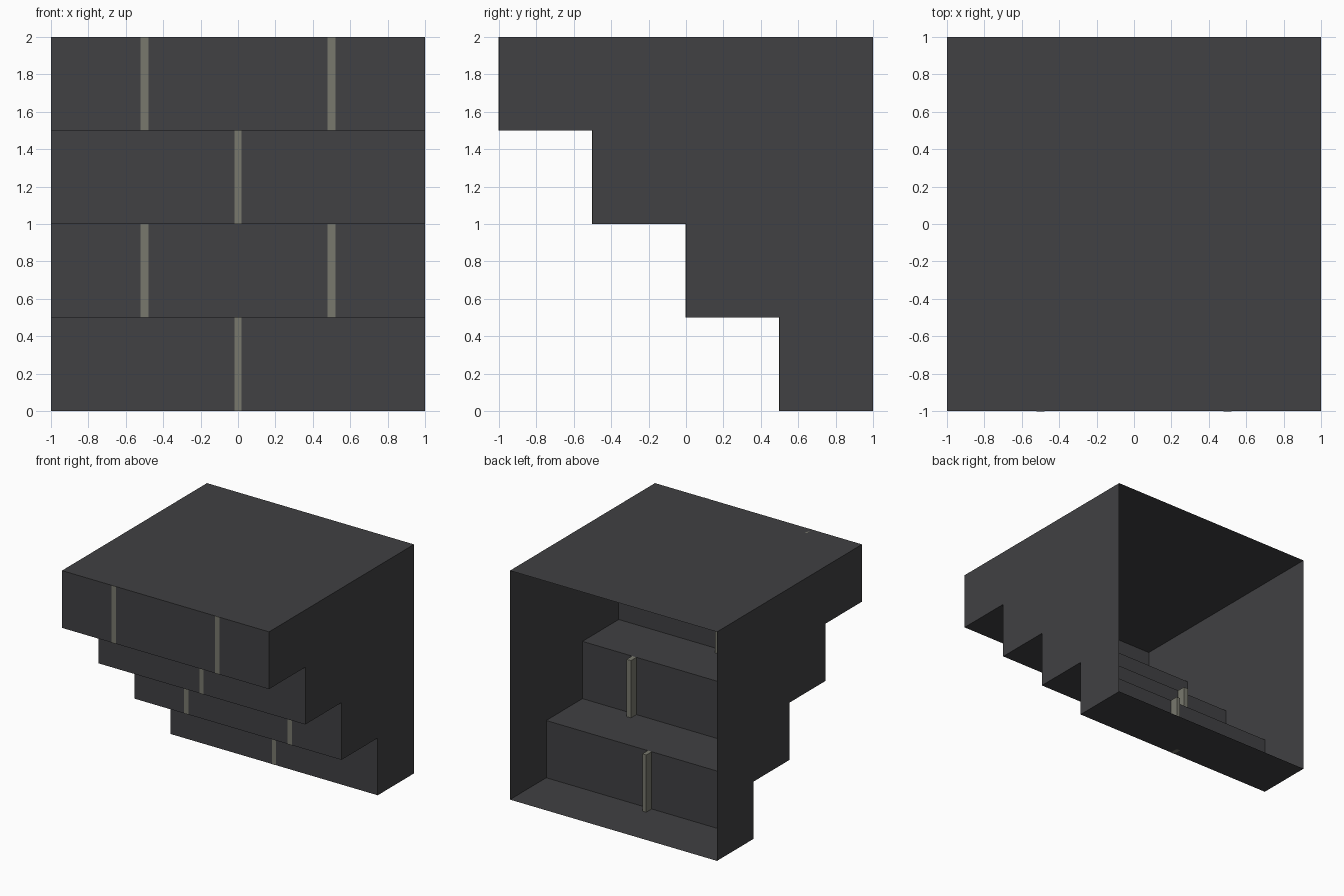
import bpy, bmesh

if "Cube" in bpy.data.objects:
    bpy.data.objects.remove(bpy.data.objects["Cube"])

def material(name, rgb):
    m = bpy.data.materials.new(name)
    m.diffuse_color = (*rgb, 1)
    m.use_nodes = True
    m.node_tree.nodes["Principled BSDF"].inputs["Base Color"].default_value = m.diffuse_color
    return m

def add_object(name, bm, mat):
    me = bpy.data.meshes.new(name)
    bm.to_mesh(me)
    bm.free()
    me.materials.append(mat)
    ob = bpy.data.objects.new(name, me)
    bpy.context.collection.objects.link(ob)
    return ob

stone = material("dark_stone", (0.052, 0.052, 0.056))
mortar = material("mortar", (0.19, 0.19, 0.155))

STEPS, SIZE = 4, 0.5

# Inverted stair profile (y, z), from the bottom back edge up to the top back edge
profile = [(1, 0)]
for i in range(STEPS):
    y = 0.5 - i * SIZE
    profile += [(y, i * SIZE), (y, (i + 1) * SIZE)]
profile.append((1, 2))

# Thin shell: stepped sides joined by strips, open at the back
bm = bmesh.new()
left = [bm.verts.new((-1, y, z)) for y, z in profile]
right = [bm.verts.new((1, y, z)) for y, z in profile]
bm.faces.new(left)
bm.faces.new(right[::-1])
n = len(profile)
for i in range(n - 1):
    bm.faces.new((left[i + 1], left[i], right[i], right[i + 1]))
bm.faces.new((left[0], left[-1], right[-1], right[0]))
bm.normal_update()
back = [f for f in bm.faces if f.normal.y > 0.9 or f.normal.y < -0.9]
back = [f for f in back if all(abs(v.co.y - 1) < 1e-5 for v in f.verts)]
bmesh.ops.recalc_face_normals(bm, faces=bm.faces[:])
bmesh.ops.delete(bm, geom=back, context='FACES_ONLY')
add_object("stepped_shell", bm, stone)

# Upright mortar joints, alternating one and two per course
def joint(name, x, width, y, z):
    bm = bmesh.new()
    bmesh.ops.create_cube(bm, size=1)
    front, depth = 0.002, 0.075
    for v in bm.verts:
        v.co.x = x + v.co.x * width
        v.co.y = y + (depth if v.co.y > 0 else -front)
        v.co.z = z + (v.co.z + 0.5) * SIZE
    add_object(name, bm, mortar)

for i in range(STEPS):
    xs, width = ((0,), 0.037) if i % 2 == 0 else ((-0.5, 0.5), 0.042)
    for k, x in enumerate(xs):
        joint(f"mortar_joint_{i + 1}_{k + 1}", x, width, 0.5 - i * SIZE, i * SIZE)
